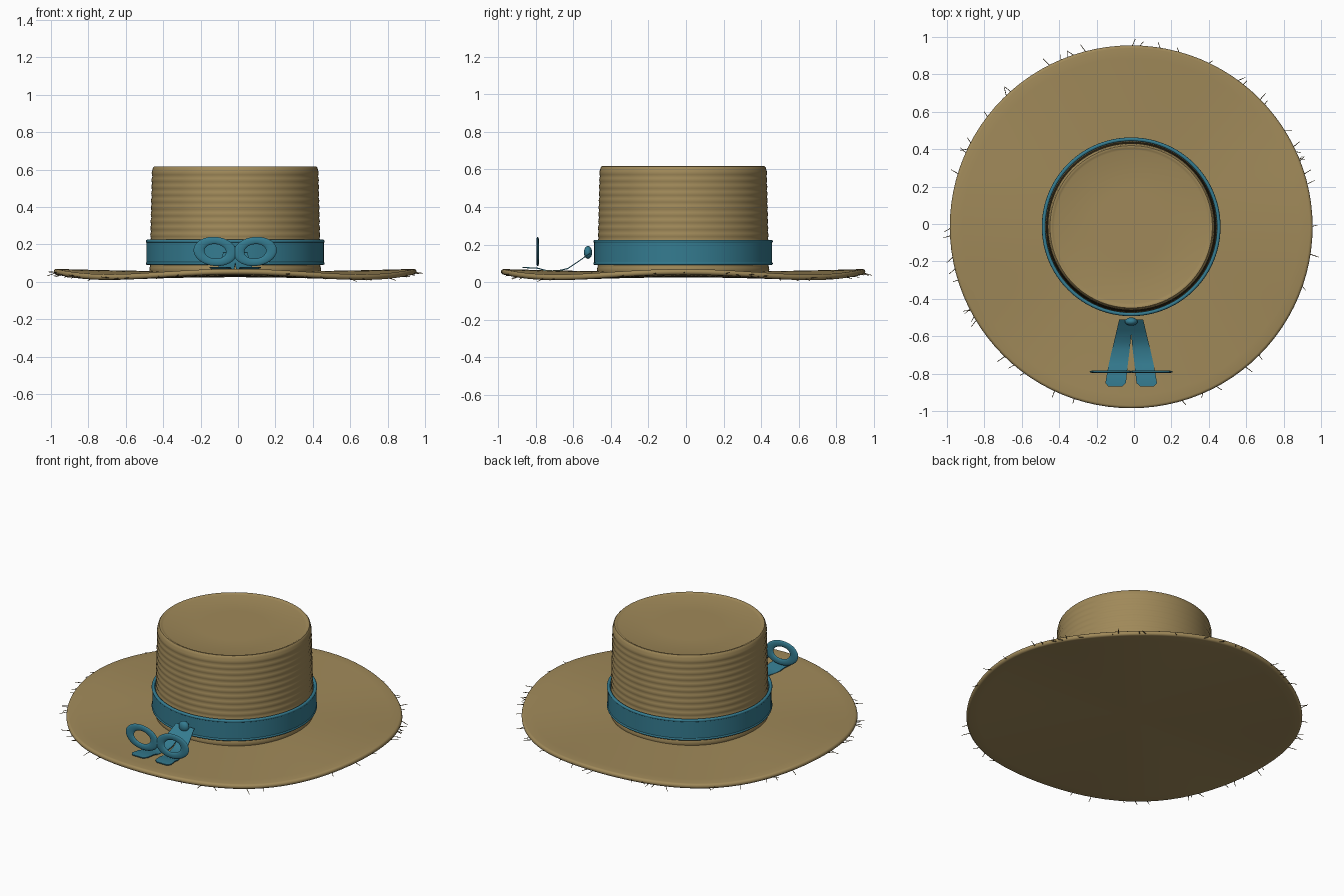
import bpy, bmesh, math, random
from mathutils import Vector, Matrix

random.seed(7)
cube = bpy.data.objects.get("Cube")
if cube:
    bpy.data.objects.remove(cube, do_unlink=True)

CX, CY = -0.015, -0.015      # hat axis
BRIM_R = 0.97


def material(name, colour):
    m = bpy.data.materials.new(name)
    m.use_nodes = True
    m.diffuse_color = (*colour, 1)
    bsdf = m.node_tree.nodes["Principled BSDF"]
    bsdf.inputs["Base Color"].default_value = (*colour, 1)
    bsdf.inputs["Roughness"].default_value = 0.8
    return m


straw = material("straw", (0.35, 0.25, 0.10))
dark_straw = material("dark straw", (0.17, 0.12, 0.05))
ribbon = material("blue ribbon", (0.035, 0.20, 0.28))


def finish(name, bm, mat, angle=40):
    bmesh.ops.recalc_face_normals(bm, faces=bm.faces)
    mesh = bpy.data.meshes.new(name)
    bm.to_mesh(mesh)
    bm.free()
    mesh.materials.append(mat)
    ob = bpy.data.objects.new(name, mesh)
    bpy.context.collection.objects.link(ob)
    bpy.ops.object.select_all(action='DESELECT')
    ob.select_set(True)
    bpy.context.view_layer.objects.active = ob
    bpy.ops.object.shade_smooth_by_angle(angle=math.radians(angle))
    return ob


def wave(r, a):
    return 0.015 * math.cos(4 * a) * (r / BRIM_R) ** 2


def lathe(name, profile, mat, closed=False, wavy=False, steps=96):
    """Spin an (r, z) profile round the hat axis."""
    bm = bmesh.new()
    rings = []
    for r, z in profile:
        if r == 0:
            rings.append([bm.verts.new((CX, CY, z))] * steps)
            continue
        ring = []
        for i in range(steps):
            a = math.tau * i / steps
            dz = wave(r, a) if wavy else 0
            ring.append(bm.verts.new((CX + r * math.cos(a), CY + r * math.sin(a), z + dz)))
        rings.append(ring)
    pairs = list(zip(rings, rings[1:]))
    if closed:
        pairs.append((rings[-1], rings[0]))
    for lo, hi in pairs:
        for i in range(steps):
            j = (i + 1) % steps
            corners = list(dict.fromkeys((lo[i], lo[j], hi[j], hi[i])))
            bm.faces.new(corners)
    return finish(name, bm, mat)


# Wavy brim with a rounded edge and closed underside
radii = [0.15, 0.3, 0.45, 0.6, 0.7, 0.8, 0.9]
brim = [(0, 0.025)] + [(r, 0.025) for r in radii]
for k in range(9):
    t = math.pi * (k / 8 - 0.5)
    brim.append((BRIM_R - 0.015 + 0.015 * math.cos(t), 0.04 + 0.015 * math.sin(t)))
brim += [(r, 0.055) for r in reversed(radii)] + [(0, 0.055)]
lathe("brim", brim, straw, wavy=True)

# Crown wall of slightly scalloped braid rows, with a raised rim round a flat top
crown = [(0.458, 0.045)]
rows = 15
for k in range(rows * 4 + 1):
    t = k / (rows * 4)
    bulge = 0.004 * abs(math.sin(math.pi * t * rows))
    crown.append((0.455 - 0.013 * t + bulge, 0.05 + 0.55 * t))
crown += [(0.44, 0.61), (0.434, 0.617), (0.427, 0.618), (0.42, 0.614),
          (0.41, 0.611), (0.2, 0.611), (0, 0.611)]
lathe("crown", crown, straw)

# Ribbon band with rolled edges
lathe("hat_band", [(0.458, 0.095), (0.474, 0.095), (0.474, 0.22), (0.458, 0.22)],
      ribbon, closed=True)
for label, z in (("lower", 0.099), ("upper", 0.217)):
    roll = [(0.468 + 0.01 * math.cos(math.tau * k / 10),
             z + 0.009 * math.sin(math.tau * k / 10)) for k in range(10)]
    lathe(label + "_band_edge", roll, ribbon, closed=True)


# Flattened bow loops
def bow_loop(name, side):
    bpy.ops.mesh.primitive_torus_add(major_radius=0.087, minor_radius=0.029,
                                     major_segments=40, minor_segments=12)
    ob = bpy.context.object
    ob.name = name
    ob.data.transform(Matrix.Translation((CX + side * 0.107, -0.79, 0.163))
                      @ Matrix.Rotation(side * math.radians(-6), 4, 'Y')
                      @ Matrix.Rotation(math.pi / 2, 4, 'X')
                      @ Matrix.Diagonal((1, 0.67, 0.25, 1)))
    ob.data.materials.append(ribbon)
    bpy.ops.object.shade_smooth_by_angle(angle=math.radians(60))


# Ribbon tails that drape down onto the brim
def tail(name, side):
    path = [(-0.51, 0.155, 0.030, 0.034), (-0.57, 0.112, 0.038, 0.040),
            (-0.63, 0.072, 0.048, 0.044), (-0.67, 0.063, 0.055, 0.047),
            (-0.71, 0.060, 0.062, 0.049), (-0.75, 0.063, 0.069, 0.051),
            (-0.79, 0.074, 0.075, 0.053), (-0.85, 0.077, 0.083, 0.055),
            (-0.87, 0.077, 0.085, 0.036)]
    bm = bmesh.new()
    rows = []
    for y, z, offset, half in path:
        x = CX + side * offset
        rows.append([bm.verts.new((x + dx, y, z + dz))
                     for dx, dz in ((-half, -0.003), (half, -0.003), (half, 0.003), (-half, 0.003))])
    for a, b in zip(rows, rows[1:]):
        for i in range(4):
            j = (i + 1) % 4
            bm.faces.new((a[i], a[j], b[j], b[i]))
    bm.faces.new(rows[0])
    bm.faces.new(rows[-1])
    finish(name, bm, ribbon)


for side, label in ((1, "left"), (-1, "right")):
    bow_loop(label + "_bow_loop", side)
    tail(label + "_ribbon_tail", side)

# Knot
bm = bmesh.new()
bmesh.ops.create_uvsphere(bm, u_segments=20, v_segments=12, radius=1,
                          matrix=Matrix.Translation((CX, -0.522, 0.158))
                          @ Matrix.Diagonal((0.034, 0.022, 0.034, 1)))
finish("bow_knot", bm, ribbon, 60)

# Frayed straws sticking out of the brim edge
bm = bmesh.new()
angles = [random.uniform(0, math.tau) for _ in range(48)] + [math.pi / 2, math.pi, 0]
for a in angles:
    lean = a + random.uniform(-0.7, 0.7)
    out = Vector((math.cos(lean), math.sin(lean), random.uniform(-0.35, 0.15))).normalized()
    length = random.uniform(0.04, 0.065)
    root = Vector((CX + 0.955 * math.cos(a), CY + 0.955 * math.sin(a), 0.035 + wave(0.955, a)))
    turn = out.to_track_quat('Z', 'Y').to_matrix().to_4x4()
    bmesh.ops.create_cone(bm, cap_ends=True, segments=5, radius1=0.0025, radius2=0.0015,
                          depth=length,
                          matrix=Matrix.Translation(root + out * length / 2) @ turn)
finish("frayed_straws", bm, dark_straw)
